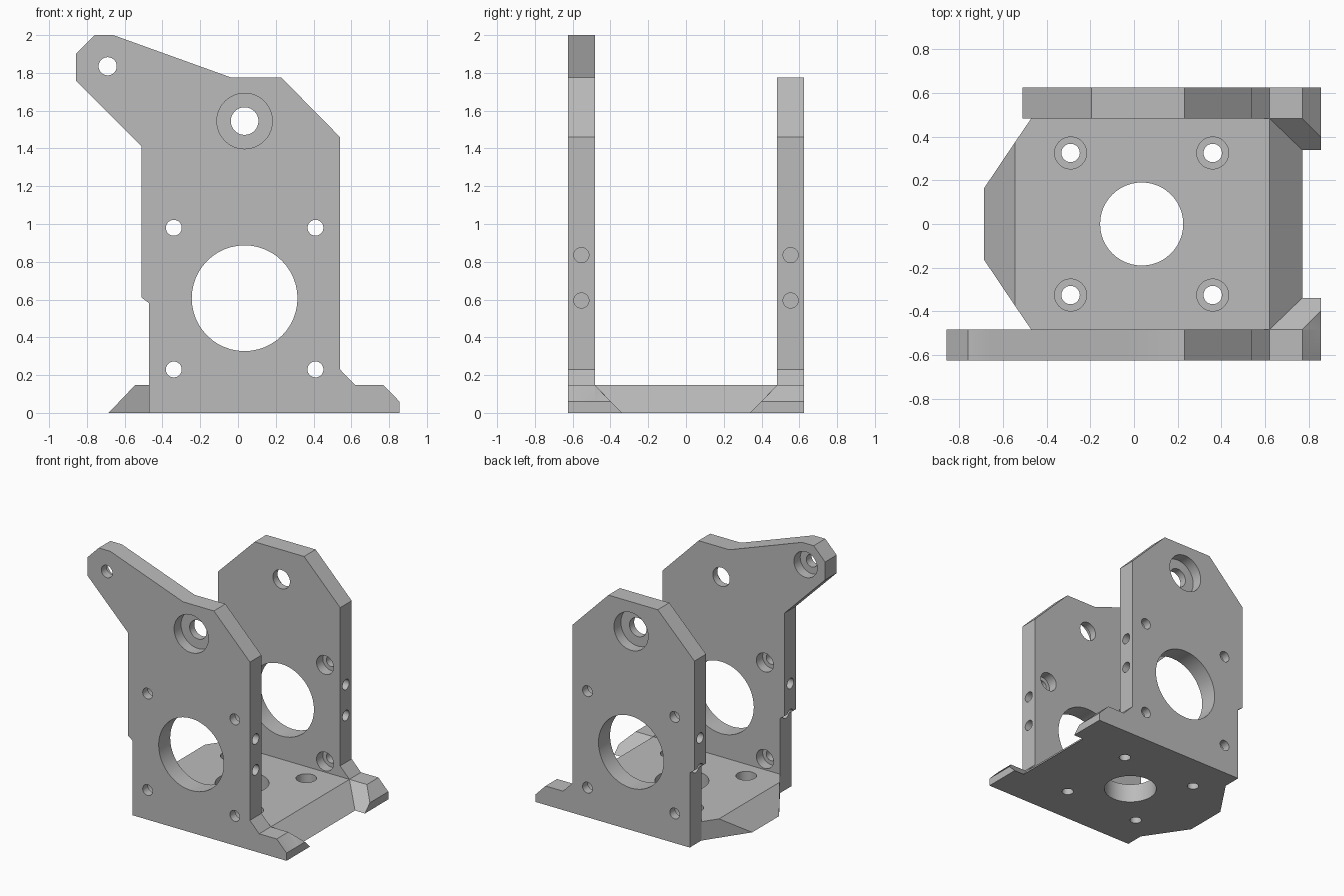
import bpy
import bmesh
from math import radians
from mathutils import Matrix, Vector

cube = bpy.data.objects.get("Cube")
if cube:
    bpy.data.objects.remove(cube, do_unlink=True)

grey = bpy.data.materials.new("machined_grey")
grey.use_nodes = True
colour = (0.5, 0.5, 0.5, 1)
grey.diffuse_color = colour
grey.node_tree.nodes["Principled BSDF"].inputs["Base Color"].default_value = colour

OUT, INN, THICK = 0.625, 0.483, 0.147   # plate outer and inner y, base thickness
MID = (OUT + INN) / 2
CX = 0.035                              # x of the bore axes


def finish(name, bm):
    bmesh.ops.recalc_face_normals(bm, faces=bm.faces)
    mesh = bpy.data.meshes.new(name)
    bm.to_mesh(mesh)
    bm.free()
    mesh.materials.append(grey)
    obj = bpy.data.objects.new(name, mesh)
    bpy.context.collection.objects.link(obj)
    return obj


def plate(name, profile, y0, y1):
    bm = bmesh.new()
    face = bm.faces.new([bm.verts.new((x, y0, z)) for x, z in profile])
    ext = bmesh.ops.extrude_face_region(bm, geom=[face])["geom"]
    verts = [g for g in ext if isinstance(g, bmesh.types.BMVert)]
    bmesh.ops.translate(bm, verts=verts, vec=(0, y1 - y0, 0))
    return finish(name, bm)


def hull(name, points):
    bm = bmesh.new()
    for p in points:
        bm.verts.new(p)
    bmesh.ops.convex_hull(bm, input=bm.verts)
    bmesh.ops.dissolve_limit(bm, angle_limit=radians(1), verts=bm.verts, edges=bm.edges)
    return finish(name, bm)


def rod(a, b, r):
    """Cylinder between two points, used as a drill."""
    a, b = Vector(a), Vector(b)
    d = b - a
    turn = d.to_track_quat('Z', 'Y').to_matrix().to_4x4()
    bm = bmesh.new()
    bmesh.ops.create_cone(bm, cap_ends=True, segments=48, radius1=r, radius2=r,
                          depth=d.length, matrix=Matrix.Translation((a + b) / 2) @ turn)
    return finish("drill", bm)


def combine(target, other, operation):
    mod = target.modifiers.new("combine", 'BOOLEAN')
    mod.operation = operation
    mod.solver = 'EXACT'
    mod.object = other
    bpy.context.view_layer.objects.active = target
    bpy.ops.object.modifier_apply(modifier=mod.name)
    bpy.data.objects.remove(other, do_unlink=True)


# Side plate outlines: shared lower part, different tops
right_edge = [(0.23, 1.775), (0.54, 1.46), (0.54, 0.23), (0.62, THICK),
              (0.77, THICK), (0.855, 0.06), (0.855, 0)]
left_edge = [(-0.47, 0), (-0.47, 0.58), (-0.51, 0.61)]
arm = [(-0.51, 1.41), (-0.858, 1.76), (-0.858, 1.90), (-0.76, 2), (-0.66, 2), (-0.035, 1.775)]
shoulder = [(-0.51, 1.46), (-0.195, 1.775)]
bracket = plate("mounting_bracket", left_edge + arm + right_edge, -OUT, -INN)
rear = plate("rear_plate", left_edge + shoulder + right_edge, INN, OUT)

# Base with bevelled nose and bevelled right edge
base_points = []
for s in (-1, 1):
    base_points += [(-0.685, s * 0.165, 0), (-0.545, s * 0.373, THICK),
                    (-0.47, s * INN, 0), (-0.47, s * INN, THICK),
                    (0.62, s * INN, THICK), (0.77, s * INN, 0)]
base = hull("base", base_points)
combine(bracket, base, 'UNION')
combine(bracket, rear, 'UNION')

# Sloped feet on the inner side of each plate
for s in (-1, 1):
    foot = hull("foot", [(x, s * y, z) for x, y, z in (
        (0.56, INN, 0), (0.56, INN, THICK), (0.77, INN, THICK), (0.855, INN, 0.06),
        (0.855, INN, 0), (0.855, 0.398, 0.06), (0.855, 0.338, 0), (0.56, 0.338, 0))])
    combine(bracket, foot, 'UNION')

drills = []
for s in (-1, 1):
    # Large bore and upper bearing seat, recessed from outside
    drills += [rod((CX, s * 0.4, 0.607), (CX, s * 0.7, 0.607), 0.28),
               rod((CX, s * 0.4, 1.545), (CX, s * 0.7, 1.545), 0.073),
               rod((CX, s * 0.54, 1.545), (CX, s * 0.7, 1.545), 0.147)]
    # Bolt holes, recessed from inside
    for x in (CX - 0.375, CX + 0.375):
        for z in (0.23, 0.98):
            drills += [rod((x, s * 0.45, z), (x, s * 0.7, z), 0.042),
                       rod((x, s * 0.45, z), (x, s * 0.56, z), 0.073)]
    # Blind holes in both edges
    for z in (0.595, 0.835):
        drills += [rod((0.36, s * MID, z), (0.6, s * MID, z), 0.04),
                   rod((-0.33, s * MID, z), (-0.6, s * MID, z), 0.04)]
    # Base bolt holes, recessed from above
    for x in (CX - 0.325, CX + 0.325):
        drills += [rod((x, s * 0.325, -0.1), (x, s * 0.325, 0.3), 0.042),
                   rod((x, s * 0.325, 0.07), (x, s * 0.325, 0.3), 0.073)]

# Base bore and arm hole with recess on its inner face
drills += [rod((CX, 0, -0.1), (CX, 0, 0.3), 0.19),
           rod((-0.69, -0.7, 1.835), (-0.69, -0.4, 1.835), 0.048),
           rod((-0.69, -0.56, 1.835), (-0.69, -0.4, 1.835), 0.1)]
for d in drills:
    combine(bracket, d, 'DIFFERENCE')

bpy.ops.object.select_all(action='DESELECT')
bracket.select_set(True)
bpy.context.view_layer.objects.active = bracket
bpy.ops.object.shade_smooth_by_angle(angle=radians(30))
